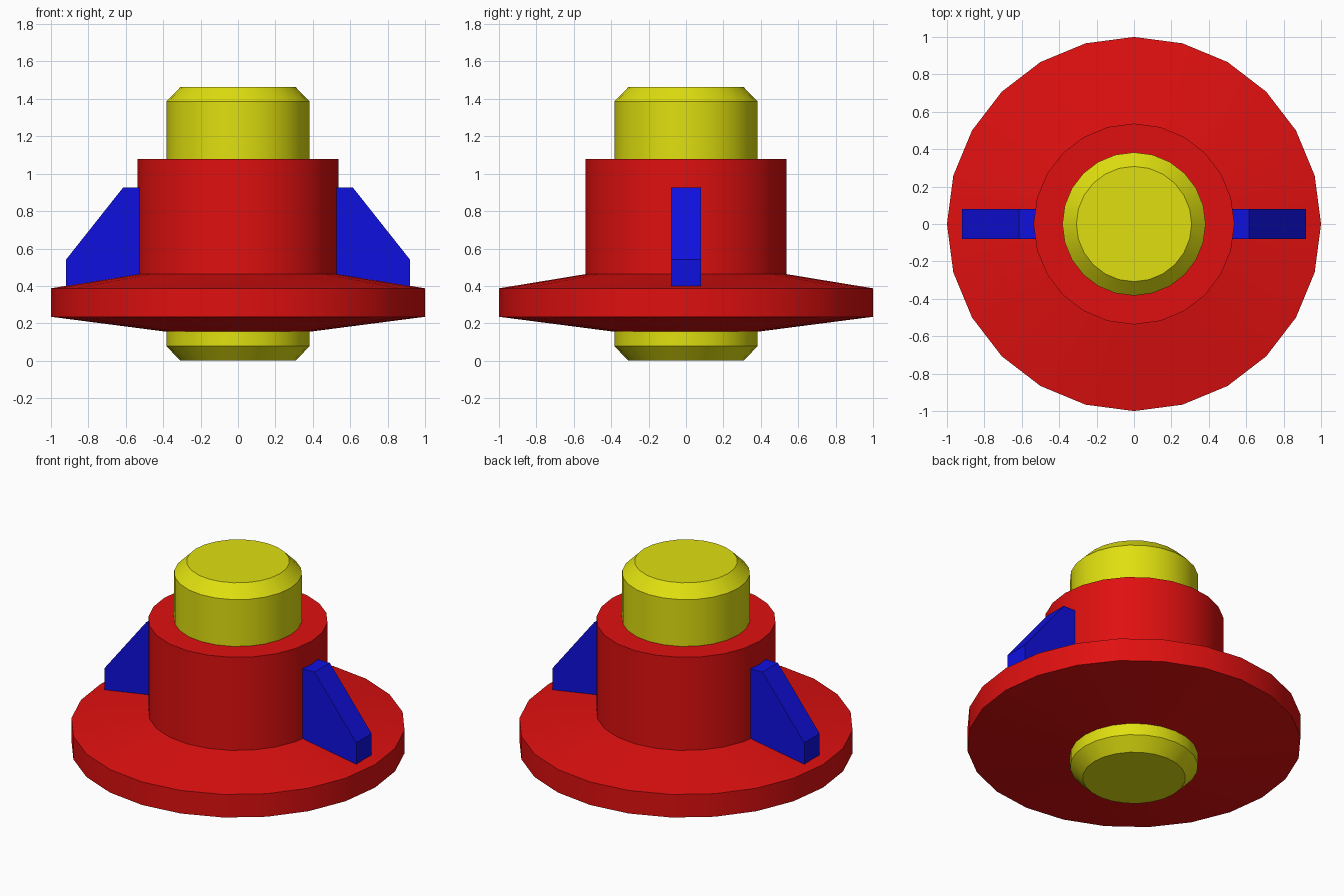
import bpy, bmesh, math

cube = bpy.data.objects.get("Cube")
if cube:
    bpy.data.objects.remove(cube, do_unlink=True)


def material(name, rgb):
    m = bpy.data.materials.new(name)
    m.use_nodes = True
    m.diffuse_color = (*rgb, 1)
    m.node_tree.nodes["Principled BSDF"].inputs["Base Color"].default_value = (*rgb, 1)
    return m


RED = material("red", (0.74, 0.005, 0.005))
YELLOW = material("yellow", (0.74, 0.74, 0.005))
BLUE = material("blue", (0.005, 0.005, 0.74))


def finish(bm, name, mat, smooth=False):
    bmesh.ops.recalc_face_normals(bm, faces=bm.faces)
    mesh = bpy.data.meshes.new(name)
    bm.to_mesh(mesh)
    bm.free()
    mesh.materials.append(mat)
    obj = bpy.data.objects.new(name, mesh)
    bpy.context.collection.objects.link(obj)
    if smooth:
        bpy.ops.object.select_all(action="DESELECT")
        obj.select_set(True)
        bpy.context.view_layer.objects.active = obj
        bpy.ops.object.shade_smooth_by_angle(angle=math.radians(30))
    return obj


def lathe(name, profile, mat, sides=24, bore=False):
    """Turn an (r, z) profile; close it as a ring (bore) or with end caps."""
    bm = bmesh.new()
    rings = [[bm.verts.new((r * math.cos(math.tau * i / sides),
                            r * math.sin(math.tau * i / sides), z))
              for i in range(sides)] for r, z in profile]
    pairs = list(zip(rings, rings[1:]))
    if bore:
        pairs.append((rings[-1], rings[0]))
    else:
        bm.faces.new(rings[0])
        bm.faces.new(rings[-1])
    for a, b in pairs:
        for i in range(sides):
            j = (i + 1) % sides
            bm.faces.new((a[i], a[j], b[j], b[i]))
    return finish(bm, name, mat, smooth=True)


def rib(name, side):
    """Sloped gusset between hub and flange, extruded across y."""
    outline = [(0.46, 0.39), (0.92, 0.39), (0.92, 0.54), (0.615, 0.925), (0.46, 0.925)]
    bm = bmesh.new()
    face = bm.faces.new([bm.verts.new((side * x, -0.08, z)) for x, z in outline])
    out = bmesh.ops.extrude_face_region(bm, geom=[face])
    verts = [v for v in out["geom"] if isinstance(v, bmesh.types.BMVert)]
    bmesh.ops.translate(bm, verts=verts, vec=(0, 0.16, 0))
    return finish(bm, name, BLUE)


# Chamfered pin through the middle
lathe("center_pin", [(0.308, 0), (0.383, 0.078), (0.383, 1.387), (0.308, 1.463)], YELLOW)

# Flange and hub turned as one bored body
lathe("flanged_hub", [(0.36, 0.152), (1.0, 0.235), (1.0, 0.387), (0.537, 0.463),
                      (0.537, 1.078), (0.36, 1.078)], RED, bore=True)

# Ribs on both sides
rib("left_rib", 1)
rib("right_rib", -1)
